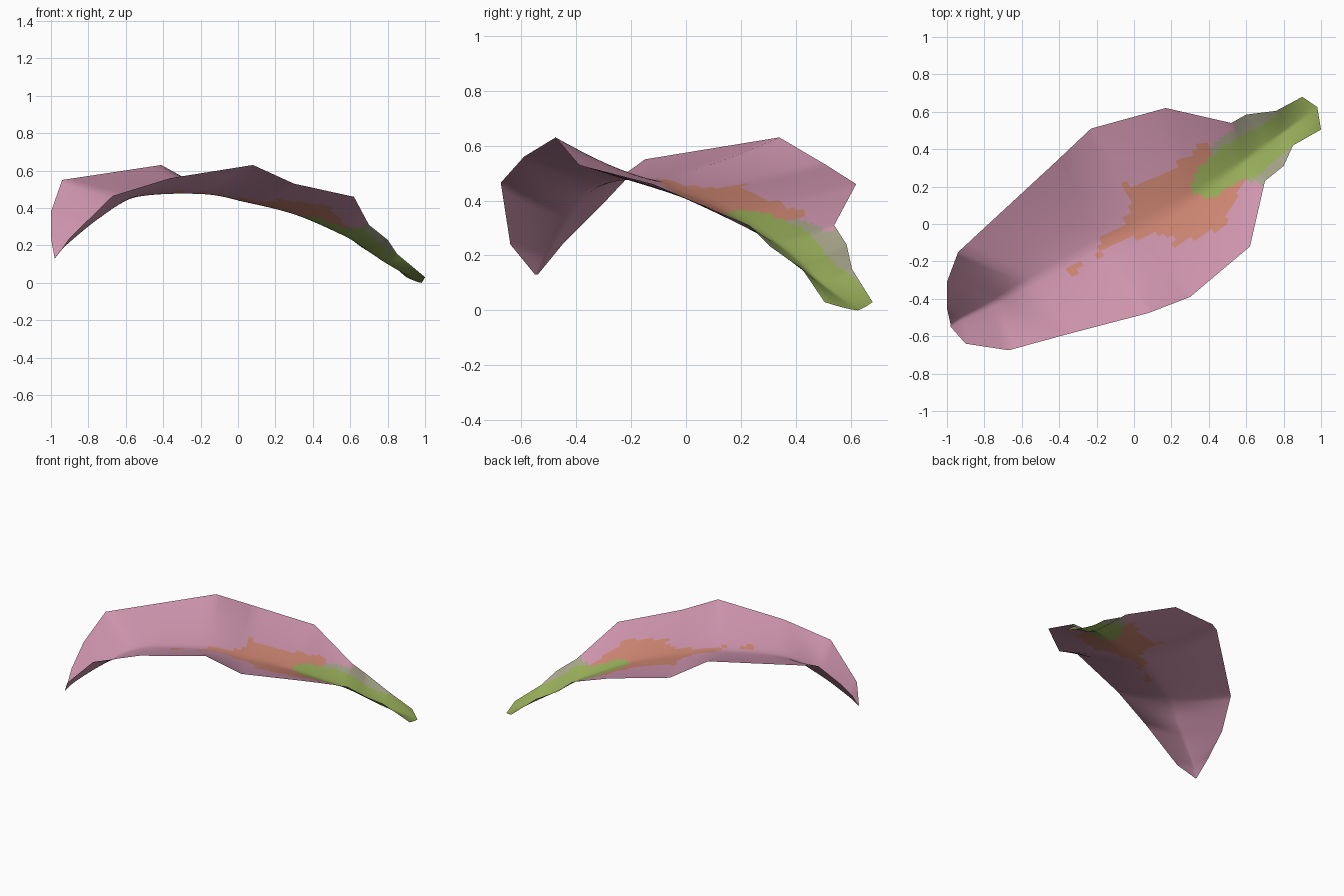
import bpy, bmesh
from mathutils import Vector

if "Cube" in bpy.data.objects:
    bpy.data.objects.remove(bpy.data.objects["Cube"])

def mat(name, rgb):
    m = bpy.data.materials.new(name)
    m.diffuse_color = (*rgb, 1)
    m.use_nodes = True
    m.node_tree.nodes["Principled BSDF"].inputs["Base Color"].default_value = m.diffuse_color
    return m

MATS = [mat("petal_pink", (.62, .30, .42)), mat("blush_orange", (.62, .24, .17)),
        mat("stem_green", (.31, .42, .10)), mat("pale_beige", (.38, .37, .25))]

# Cross-sections from tip to stem: back edge, midrib, front edge
SECTIONS = [
    ((-.98, -.54, .13), (-.98, -.545, .13), (-.98, -.55, .13)),
    ((-1, -.45, .24), (-.92, -.505, .20), (-.90, -.64, .24)),
    ((-1, -.31, .38), (-.75, -.42, .34), (-.67, -.675, .465)),
    ((-.94, -.15, .55), (-.56, -.31, .455), (-.36, -.59, .56)),
    ((-.41, .34, .63), (-.2, -.12, .475), (.08, -.475, .63)),
    ((-.23, .51, .53), (.05, .0, .43), (.30, -.39, .53)),
    ((.17, .62, .46), (.32, .15, .36), (.62, -.12, .46)),
    ((.52, .54, .31), (.58, .33, .245), (.70, .23, .31)),
    ((.60, .585, .24), (.70, .42, .17), (.80, .31, .23)),
    ((.76, .605, .15), (.80, .49, .10), (.85, .42, .155)),
    ((.90, .68, .03), (.98, .625, 0), (1, .505, .03)),
]
# Top-view outlines of the coloured patches
GREEN = [(.31, .19), (.34, .15), (.45, .15), (.55, .23), (.64, .24), (.78, .36),
         (.85, .42), (1.1, .5), (1, .8), (.86, .66), (.72, .55), (.58, .47),
         (.49, .43), (.42, .36), (.34, .31)]
BEIGE = [(.40, .36), (.44, .45), (.54, .50), (.55, .7), (1, .8), (1, .3),
         (.7, .2), (.62, .23), (.5, .3)]
ORANGE = [(-.2, -.18), (-.1, -.11), (.05, -.06), (.2, -.06), (.22, -.12), (.38, -.05),
          (.47, -.03), (.52, .08), (.57, .21), (.62, .26), (.45, .3), (.40, .46),
          (.28, .36), (.15, .26), (-.07, .2), (-.02, .1), (-.02, .04), (-.18, -.07)]
SPOT = [(-.38, -.25), (-.34, -.21), (-.26, -.22), (-.31, -.27)]

def inside(p, poly):
    hit = False
    for (x1, y1), (x2, y2) in zip(poly, poly[1:] + poly[:1]):
        if (y1 > p.y) != (y2 > p.y) and p.x < (x2 - x1) * (p.y - y1) / (y2 - y1) + x1:
            hit = not hit
    return hit

def colour(p):
    for index, poly in ((2, GREEN), (3, BEIGE), (1, ORANGE), (1, SPOT)):
        if inside(p, poly):
            return index
    return 0

def spline(a, b, c, d, t):
    return (2*b + (c - a)*t + (2*a - 5*b + 4*c - d)*t*t + (3*b - a - 3*c + d)*t**3) / 2

# Petal sheet: straight-sided rim, curved midrib, cupped cross-section
ALONG, ACROSS = 10, 14
secs = [[Vector(p) for p in s] for s in SECTIONS]
last = len(secs) - 1
bm = bmesh.new()
rows = []
for k in range(last * ALONG + 1):
    i = min(k // ALONG, last - 1)
    t = k / ALONG - i
    back = secs[i][0].lerp(secs[i + 1][0], t)
    front = secs[i][2].lerp(secs[i + 1][2], t)
    rib = spline(*(secs[min(max(j, 0), last)][1] for j in range(i - 1, i + 3)), t)
    row = []
    for j in range(-ACROSS, ACROSS + 1):
        u = abs(j) / ACROSS
        edge = front if j < 0 else back
        p = rib.lerp(edge, u)
        p.z = rib.z + (edge.z - rib.z) * u ** 1.3
        row.append(bm.verts.new(p))
    rows.append(row)
for a, b in zip(rows, rows[1:]):
    for j in range(2 * ACROSS):
        f = bm.faces.new((a[j], b[j], b[j + 1], a[j + 1]))
        f.material_index = colour(f.calc_center_median())
        f.smooth = True
me = bpy.data.meshes.new("petal")
bm.to_mesh(me)
bm.free()
for m in MATS:
    me.materials.append(m)
bpy.context.collection.objects.link(bpy.data.objects.new("petal", me))
